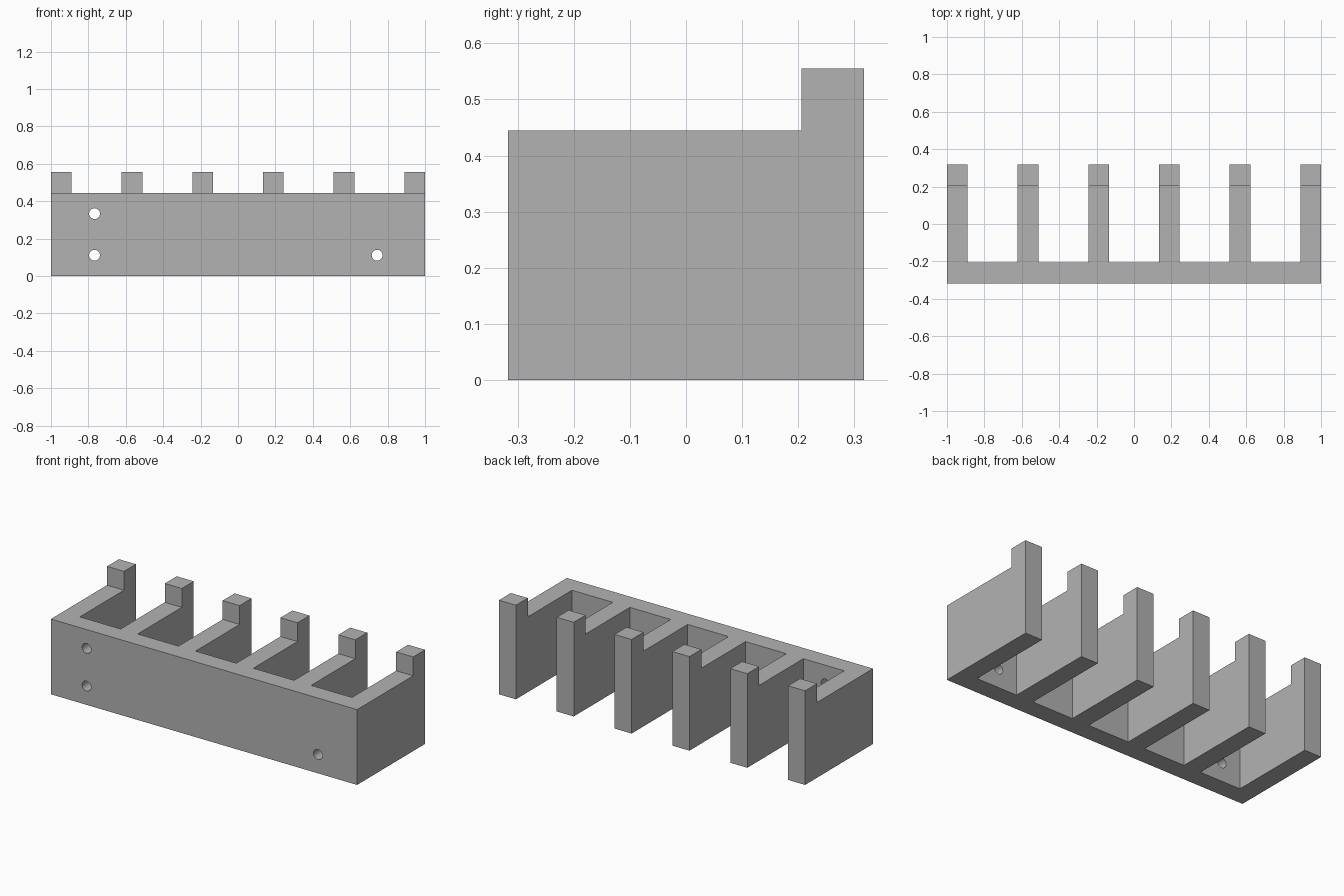
import bpy
import bmesh
from math import radians

cube = bpy.data.objects.get("Cube")
if cube:
    bpy.data.objects.remove(cube, do_unlink=True)

WALL = 1 / 9               # thickness of plate and arms
PITCH = (2 - WALL) / 5     # spacing of the six arms
FRONT, BACK = -0.317, 0.317
TOP, LIP_TOP = 4 * WALL, 5 * WALL

grey = bpy.data.materials.new("plain grey")
grey.use_nodes = True
colour = (0.448, 0.448, 0.448, 1)
grey.diffuse_color = colour
grey.node_tree.nodes["Principled BSDF"].inputs["Base Color"].default_value = colour


def make_object(name, bm):
    bmesh.ops.recalc_face_normals(bm, faces=bm.faces)
    mesh = bpy.data.meshes.new(name)
    bm.to_mesh(mesh)
    bm.free()
    mesh.materials.append(grey)
    obj = bpy.data.objects.new(name, mesh)
    bpy.context.collection.objects.link(obj)
    return obj


def cut(target, cutter):
    cutter.hide_render = True
    mod = target.modifiers.new(cutter.name, 'BOOLEAN')
    mod.operation, mod.solver, mod.object = 'DIFFERENCE', 'EXACT', cutter
    bpy.context.view_layer.objects.active = target
    bpy.ops.object.modifier_apply(modifier=mod.name)
    bpy.data.objects.remove(cutter, do_unlink=True)


# Side profile with the raised end lip, extruded over the full width
profile = [(FRONT, 0), (BACK, 0), (BACK, LIP_TOP), (BACK - WALL, LIP_TOP),
           (BACK - WALL, TOP), (FRONT, TOP)]
bm = bmesh.new()
face = bm.faces.new([bm.verts.new((-1, y, z)) for y, z in profile])
ext = bmesh.ops.extrude_face_region(bm, geom=[face])
bmesh.ops.translate(bm, vec=(2, 0, 0),
                    verts=[v for v in ext["geom"] if isinstance(v, bmesh.types.BMVert)])
rack = make_object("wall_rack", bm)

# Five open bays, leaving six arms
bm = bmesh.new()
for i in range(5):
    box = bmesh.ops.create_cube(bm, size=1)["verts"]
    bmesh.ops.scale(bm, vec=(PITCH - WALL, 1, 2), verts=box)
    bmesh.ops.translate(bm, vec=(-1 + WALL + PITCH * i + (PITCH - WALL) / 2,
                                 FRONT + WALL + 0.5, 0.3), verts=box)
cut(rack, make_object("bay_cutter", bm))

# Four screw holes through the mounting plate
bm = bmesh.new()
for x in (-0.767, 0.744):
    for z in (WALL, 3 * WALL):
        pin = bmesh.ops.create_cone(bm, cap_ends=True, segments=32, radius1=0.029,
                                    radius2=0.029, depth=0.3)["verts"]
        for v in pin:
            v.co = (v.co.x + x, v.co.z + FRONT + WALL / 2, v.co.y + z)
cut(rack, make_object("screw_hole_cutter", bm))

# Smooth hole walls, sharp edges elsewhere
bpy.ops.object.select_all(action='DESELECT')
rack.select_set(True)
bpy.context.view_layer.objects.active = rack
bpy.ops.object.shade_smooth_by_angle(angle=radians(30))
